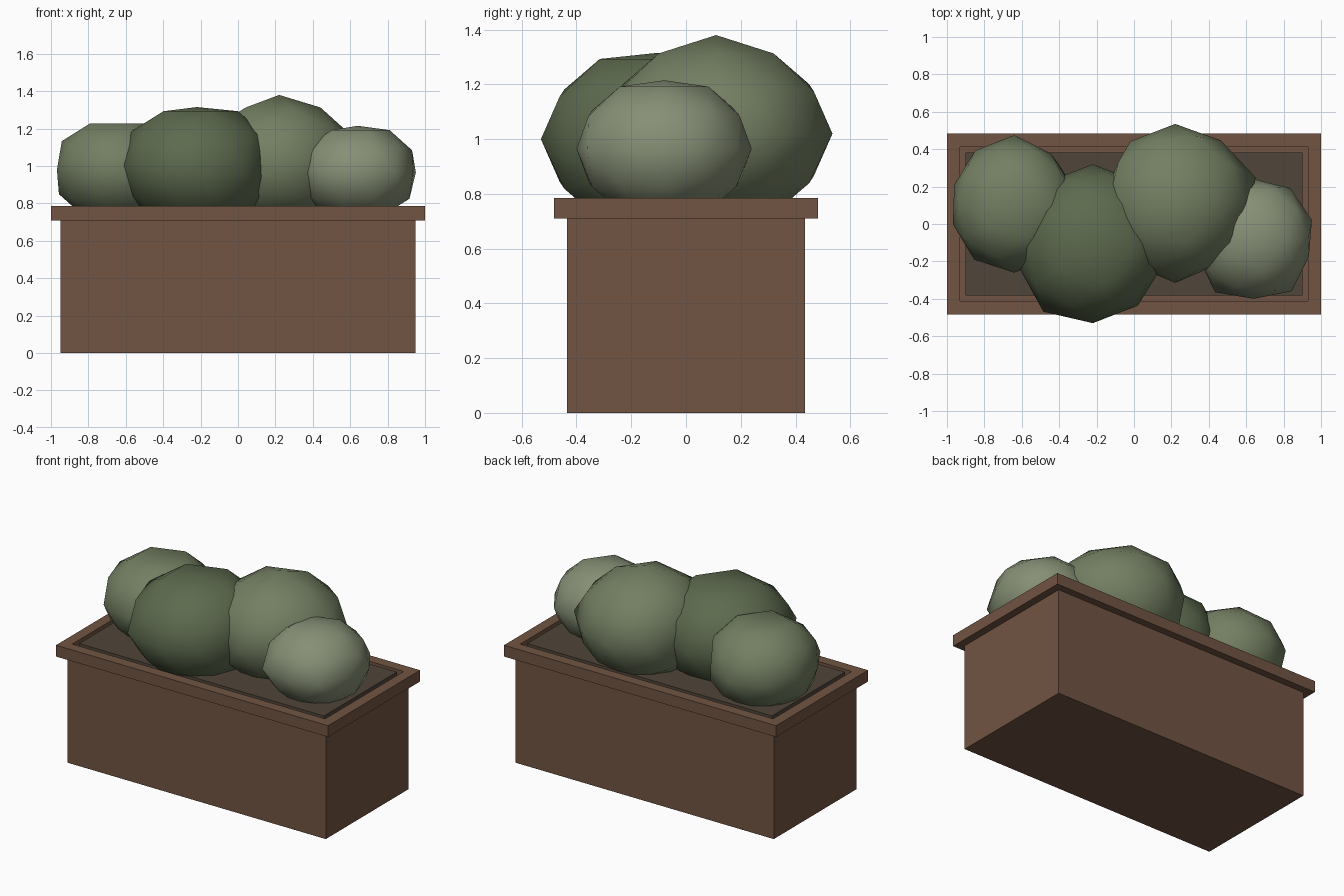
import bpy, bmesh, math

if "Cube" in bpy.data.objects:
    bpy.data.objects.remove(bpy.data.objects["Cube"])


def material(name, rgb):
    m = bpy.data.materials.new(name)
    m.diffuse_color = (*rgb, 1)
    m.use_nodes = True
    m.node_tree.nodes["Principled BSDF"].inputs["Base Color"].default_value = m.diffuse_color
    return m


def add_object(name, bm, mat):
    mesh = bpy.data.meshes.new(name)
    bm.to_mesh(mesh)
    bm.free()
    mesh.materials.append(mat)
    ob = bpy.data.objects.new(name, mesh)
    bpy.context.collection.objects.link(ob)
    return ob


def block(hx, hy, z0, z1):
    bm = bmesh.new()
    bmesh.ops.create_cube(bm, size=2)
    for v in bm.verts:
        v.co = (v.co.x * hx, v.co.y * hy, z1 if v.co.z > 0 else z0)
    return bm


wood = material("wood", (0.165, 0.089, 0.054))
soil_mat = material("soil", (0.08, 0.06, 0.042))
leaf_dark = material("leaf_dark", (0.109, 0.144, 0.076))
leaf_mid = material("leaf_mid", (0.171, 0.212, 0.122))
leaf_light = material("leaf_light", (0.238, 0.275, 0.178))

# Planter box
add_object("planter_box", block(0.95, 0.435, 0, 0.71), wood)

# Rim with a shallow recess for the soil
bm = block(1.0, 0.483, 0.71, 0.785)
top = max(bm.faces, key=lambda f: f.calc_center_median().z)
bmesh.ops.inset_region(bm, faces=[top], thickness=0.1)
bmesh.ops.inset_region(bm, faces=[top], thickness=0.0001, depth=-0.04)
add_object("planter_rim", bm, wood)

# Soil filling the recess flush with the rim
add_object("soil", block(0.9, 0.383, 0.75, 0.785), soil_mat)


# Bush: squashed low-poly ball with an uneven waist and its own crown height
def bush(name, centre, radius, crown, waist, mat):
    bm = bmesh.new()
    bmesh.ops.create_icosphere(bm, subdivisions=2, radius=1)
    for v in bm.verts:
        x, y, z = v.co
        r, rz = radius, radius * 0.82
        if abs(z) < 0.05:
            # waist radii start at 18 degrees and step by 36
            k = round((math.degrees(math.atan2(y, x)) - 18) / 36) % 10
            r = waist[k]
        elif z > 0.99:
            rz = crown
        v.co = (centre[0] + x * r, centre[1] + y * r, centre[2] + z * rz)
    for f in bm.faces:
        f.smooth = True
    add_object(name, bm, mat)


bush("bush_left", (-0.64, 0.105, 0.98), 0.355, 0.245,
     (0.32, 0.335, 0.37, 0.356, 0.338, 0.345, 0.365, 0.365, 0.35, 0.34), leaf_mid)
bush("bush_front", (-0.22, -0.105, 1.0), 0.42, 0.315,
     (0.40, 0.41, 0.425, 0.41, 0.40, 0.415, 0.45, 0.425, 0.41, 0.39), leaf_dark)
bush("bush_back", (0.22, 0.11, 1.02), 0.42, 0.36,
     (0.452, 0.416, 0.425, 0.41, 0.367, 0.39, 0.40, 0.425, 0.40, 0.40), leaf_mid)
bush("bush_right", (0.64, -0.08, 0.965), 0.325, 0.25,
     (0.327, 0.335, 0.32, 0.32, 0.32, 0.312, 0.352, 0.32, 0.345, 0.31), leaf_light)
